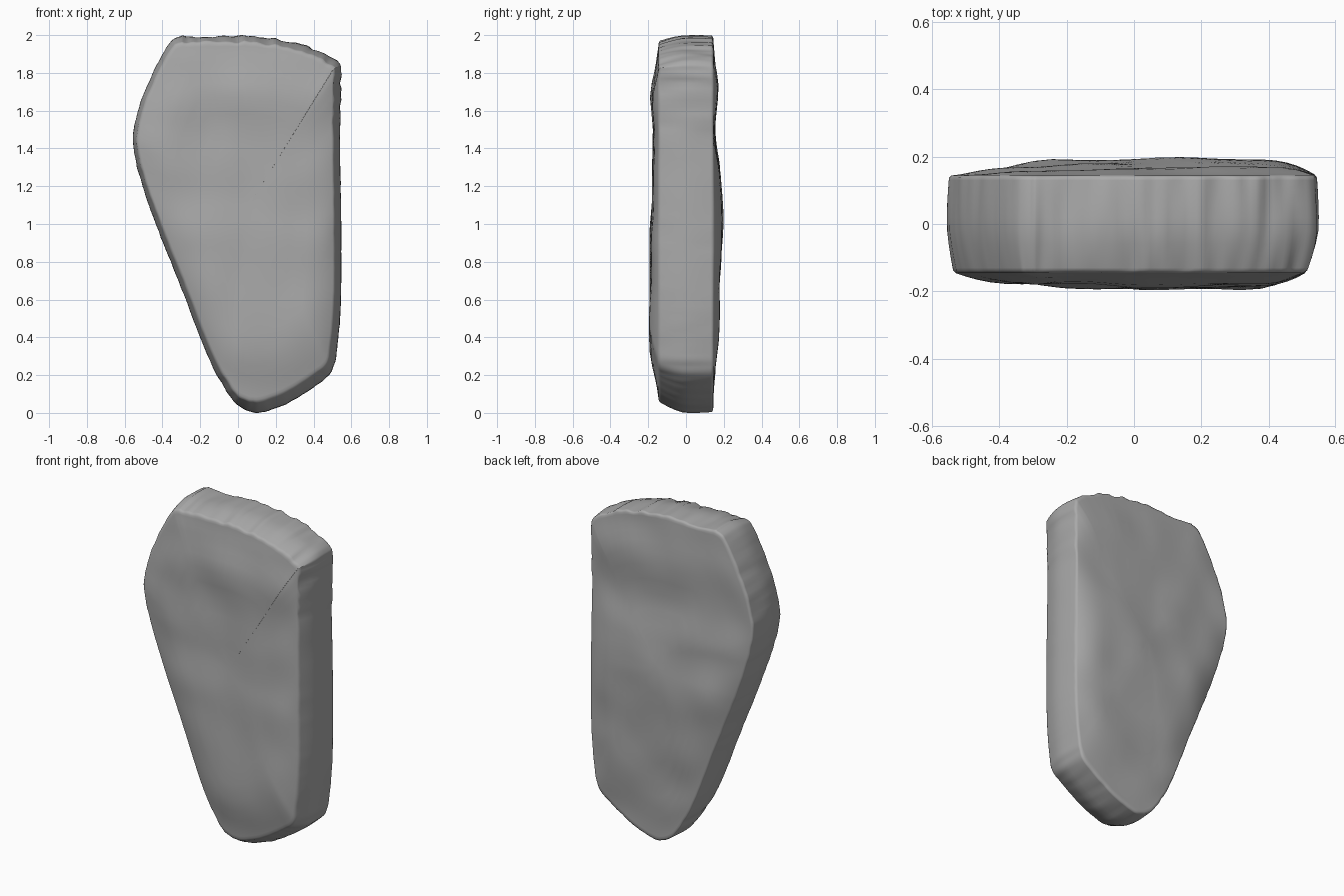
import bpy, bmesh
from mathutils import Vector, noise

if "Cube" in bpy.data.objects:
    bpy.data.objects.remove(bpy.data.objects["Cube"])

# Slab outline in x/z, clockwise from the top left corner
OUTLINE = [(-.375, 1.94), (-.325, 1.986), (-.25, 1.99), (-.1, 1.993), (.05, 1.996), (.2, 1.982), (.32, 1.957),
           (.44, 1.91), (.525, 1.855), (.546, 1.79), (.54, 1.5), (.547, 1.0), (.545, .6),
           (.525, .34), (.495, .22), (.40, .135), (.25, .045), (.10, 0),
           (0, .04), (-.07, .13), (-.16, .3), (-.3, .66), (-.42, .96),
           (-.505, 1.2), (-.555, 1.42), (-.53, 1.6), (-.46, 1.78)]
CENTRE = Vector((.06, 1.1))
SUB = 9

# Highest reach of each broad face at different heights (z, depth)
FRONT = [(0, .165), (.3, .2), (.6, .198), (.9, .19), (1.2, .182), (1.5, .178), (1.67, .188), (1.85, .175), (2, .16)]
BACK = [(0, .145), (.3, .168), (.6, .18), (1, .198), (1.25, .182), (1.5, .16), (1.75, .172), (2, .155)]


def smooth_closed(pts):
    """Catmull-Rom resample of a closed outline."""
    n, out = len(pts), []
    p = [Vector(q) for q in pts]
    for i in range(n):
        a, b, c, d = p[i - 1], p[i], p[(i + 1) % n], p[(i + 2) % n]
        for k in range(SUB):
            t = k / SUB
            out.append(.5 * (2 * b + (c - a) * t + (2 * a - 5 * b + 4 * c - d) * t * t
                             + (3 * b - a - 3 * c + d) * t ** 3))
    return out


def lookup(table, z):
    z = min(max(z, table[0][0]), table[-1][0])
    for (z0, v0), (z1, v1) in zip(table, table[1:]):
        if z <= z1:
            t = (z - z0) / (z1 - z0)
            t = t * t * (3 - 2 * t)
            return v0 + (v1 - v0) * t


loop = smooth_closed(OUTLINE)
N = len(loop)
normals = []
for i in range(N):
    d = (loop[(i + 3) % N] - loop[i - 3]).normalized()
    normals.append(Vector((-d.y, d.x)))


def wall_point(i, y, rough_scale=1):
    """Edge wall: leans inward to the front, with chiselled ripples."""
    p, n = loop[i], normals[i]
    f = max(0, -y / .14)
    lean = .02 + .038 * max(0, -n.y) ** 2 + .015 * max(0, n.x) + .012 * max(0, n.y)
    rough = .012 if p.y > 1.5 and p.x > -.3 else .004
    chip = noise.noise(Vector((p.x * 22, y * 4, p.y * 22))) * rough * rough_scale
    crown = .006 * max(0, y / .14) ** 2
    q = p + n * (chip - lean * f ** 1.5 - crown)
    return Vector((q.x, y, q.y))


def face_point(edge, s, side):
    """Broad face: quick rise from the rim, then shallow hollows."""
    x = CENTRE.x + (edge.x - CENTRE.x) * s
    z = CENTRE.y + (edge.z - CENTRE.y) * s
    rise = 1 - max(0, 1 - (1 - s) / .36) ** 2
    hollow = noise.noise(Vector((x * 3.8, side * 5, z * 3.8))) * .014 - .005
    if side > 0:
        hollow += .012 * (x - .1)
    depth = lookup(FRONT if side < 0 else BACK, z) + hollow
    return Vector((x, side * (.144 + (depth - .144) * rise), z))


bm = bmesh.new()
rings = []
wall_y = [-.138, -.130, -.10, -.06, -.02, .02, .06, .10, .130, .138]
scales = [.99, .975, .95, .92, .88, .82, .75, .66, .56, .46, .36, .26, .16, .08]
front_edge = [wall_point(i, -.142, .3) for i in range(N)]
back_edge = [wall_point(i, .142, .3) for i in range(N)]
for s in reversed(scales):
    rings.append([bm.verts.new(face_point(e, s, -1)) for e in front_edge])
for y in wall_y:
    rings.append([bm.verts.new(wall_point(i, y)) for i in range(N)])
for s in scales:
    rings.append([bm.verts.new(face_point(e, s, 1)) for e in back_edge])
for a, b in zip(rings, rings[1:]):
    for i in range(N):
        j = (i + 1) % N
        bm.faces.new((a[i], a[j], b[j], b[i]))
# Close the centre of both faces
for ring, side in ((rings[0], -1), (rings[-1], 1)):
    c = bm.verts.new(face_point(Vector((0, 0, 0)), 0, side))
    for i in range(N):
        bm.faces.new((ring[i], ring[(i + 1) % N], c))
bmesh.ops.recalc_face_normals(bm, faces=bm.faces)
for f in bm.faces:
    f.smooth = True

mesh = bpy.data.meshes.new("stone_slab")
bm.to_mesh(mesh)
bm.free()
slab = bpy.data.objects.new("stone_slab", mesh)
bpy.context.collection.objects.link(slab)

# Dark grey stone
stone = bpy.data.materials.new("stone_grey")
stone.diffuse_color = (.4, .4, .4, 1)
stone.use_nodes = True
stone.node_tree.nodes["Principled BSDF"].inputs["Base Color"].default_value = stone.diffuse_color
mesh.materials.append(stone)
